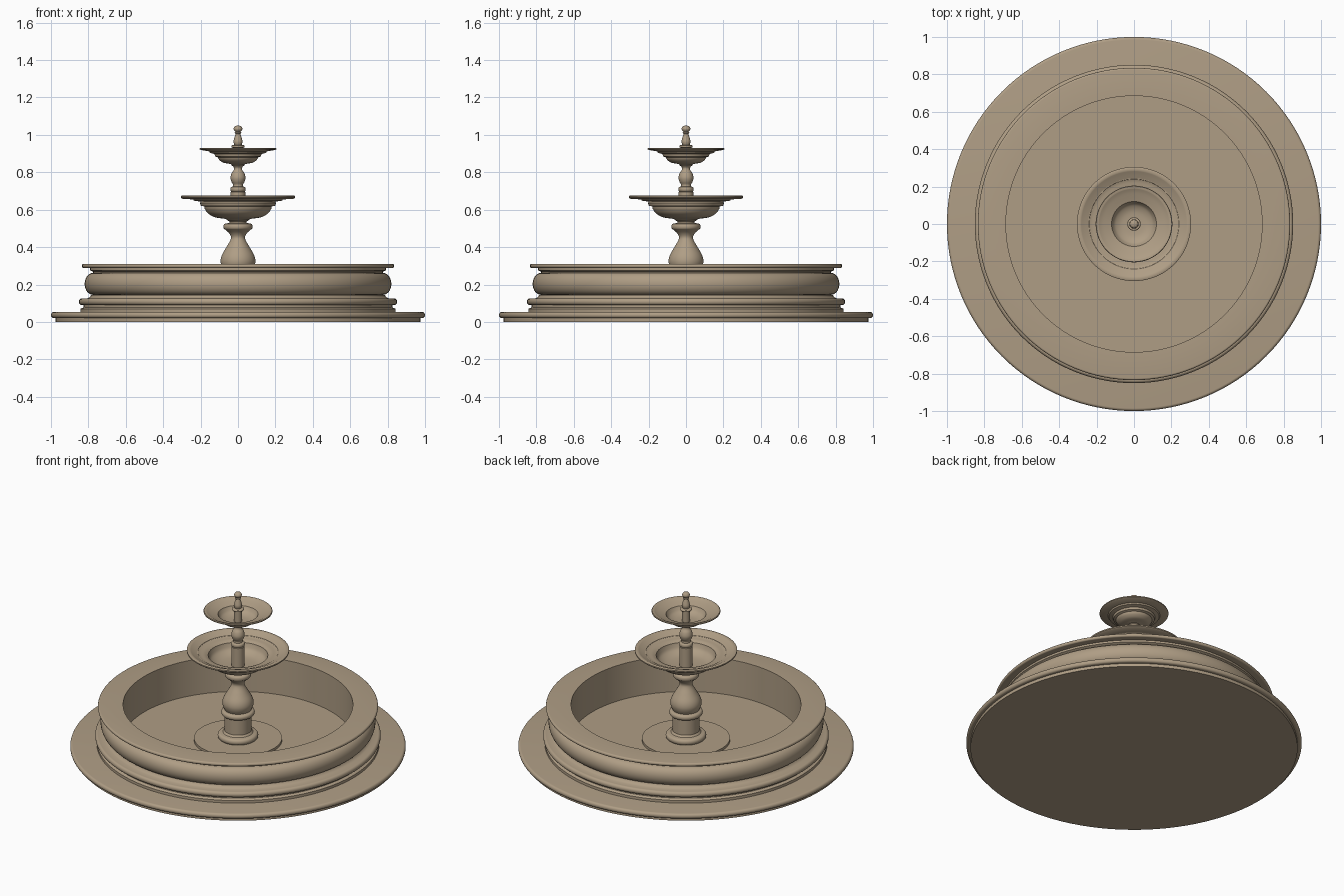
import bpy, bmesh, math
from mathutils import Vector

stone = bpy.data.materials.new("warm stone")
stone.diffuse_color = (0.43, 0.34, 0.235, 1)


def bulge(r, z0, z1, depth, n=10):
    """Half-ellipse moulding from z0 up to z1, swelling out from radius r."""
    zc, h = (z0 + z1) / 2, (z1 - z0) / 2
    return [(r + depth * math.cos(a), zc + h * math.sin(a))
            for a in (-math.pi / 2 + math.pi * i / n for i in range(n + 1))]


def curve(pts, n=5):
    """Smooth Catmull-Rom curve through profile points."""
    p = [Vector(q) for q in [pts[0]] + list(pts) + [pts[-1]]]
    out = []
    for a, b, c, d in zip(p, p[1:], p[2:], p[3:]):
        for i in range(n):
            t = i / n
            v = 0.5 * (2 * b + (c - a) * t + (2 * a - 5 * b + 4 * c - d) * t * t
                       + (3 * b - a - 3 * c + d) * t ** 3)
            out.append((max(v.x, 0), v.y))
    return out + [tuple(pts[-1])]


def lathe(name, profile, seg=96):
    """Revolve an (r, z) profile, starting and ending on the axis."""
    bm = bmesh.new()
    rings = []
    for r, z in profile:
        if r < 1e-5:
            rings.append([bm.verts.new((0, 0, z))])
        else:
            rings.append([bm.verts.new((r * math.cos(2 * math.pi * i / seg),
                                        r * math.sin(2 * math.pi * i / seg), z))
                          for i in range(seg)])
    for a, b in zip(rings, rings[1:]):
        for i in range(seg):
            j = (i + 1) % seg
            loop = [a[i % len(a)], a[j % len(a)], b[j % len(b)], b[i % len(b)]]
            loop = list(dict.fromkeys(loop))
            if len(loop) > 2:
                bm.faces.new(loop)
    bmesh.ops.remove_doubles(bm, verts=bm.verts, dist=1e-5)
    bmesh.ops.recalc_face_normals(bm, faces=bm.faces)
    me = bpy.data.meshes.new(name)
    bm.to_mesh(me)
    bm.free()
    me.materials.append(stone)
    ob = bpy.data.objects.new(name, me)
    bpy.context.collection.objects.link(ob)
    bpy.ops.object.select_all(action='DESELECT')
    ob.select_set(True)
    bpy.context.view_layer.objects.active = ob
    bpy.ops.object.shade_smooth_by_angle(angle=math.radians(35))
    return ob


# Ground slab with a rounded overhanging edge
lathe("ground_slab", [(0, 0), (0.975, 0), (0.975, 0.02)]
      + bulge(0.985, 0.02, 0.053, 0.015) + [(0, 0.053)], 128)

# Basin: stacked mouldings outside, straight wall and floor inside
lathe("basin", [(0, 0.05), (0.842, 0.05), (0.842, 0.07), (0.825, 0.078), (0.825, 0.09)]
      + bulge(0.835, 0.09, 0.126, 0.016)
      + [(0.805, 0.126), (0.79, 0.135), (0.785, 0.145)]
      + bulge(0.775, 0.145, 0.262, 0.045, 16)
      + [(0.775, 0.268), (0.79, 0.275), (0.79, 0.288)]
      + bulge(0.825, 0.288, 0.31, 0.01)
      + [(0.685, 0.31), (0.685, 0.076), (0, 0.076)], 128)

# Low round step on the basin floor
lathe("basin_step", [(0, 0.07), (0.262, 0.07), (0.262, 0.092), (0, 0.092)])

# Pedestal: foot ring, drum, collar, vase and flared cap
lathe("pedestal", [(0, 0.085), (0.105, 0.085)]
      + bulge(0.105, 0.092, 0.13, 0.016)
      + [(0.09, 0.133), (0.08, 0.145), (0.08, 0.245)]
      + bulge(0.085, 0.245, 0.28, 0.015)
      + curve([(0.08, 0.282), (0.09, 0.305), (0.093, 0.33), (0.085, 0.36), (0.062, 0.4),
               (0.042, 0.435), (0.038, 0.455), (0.048, 0.475), (0.068, 0.493)])
      + bulge(0.07, 0.495, 0.525, 0.008)
      + [(0.045, 0.53), (0.045, 0.537), (0.06, 0.545), (0.06, 0.56), (0, 0.56)])

# Lower bowl: stepped underside, wide lip, dished inside
lathe("lower_bowl", [(0, 0.548), (0.06, 0.548)]
      + curve([(0.075, 0.552), (0.125, 0.56), (0.16, 0.58), (0.178, 0.605)])
      + [(0.18, 0.618), (0.198, 0.62), (0.203, 0.635), (0.2, 0.643), (0.235, 0.648),
         (0.24, 0.655), (0.297, 0.658), (0.305, 0.664), (0.305, 0.672), (0.3, 0.675)]
      + curve([(0.285, 0.674), (0.26, 0.662), (0.23, 0.65), (0.2, 0.645), (0.178, 0.636)])
      + curve([(0.175, 0.625), (0.16, 0.598), (0.12, 0.577), (0.06, 0.57), (0, 0.57)]))

# Column between the bowls
lathe("upper_column", [(0, 0.56), (0.04, 0.56), (0.04, 0.695)]
      + bulge(0.035, 0.698, 0.722, 0.006)
      + curve([(0.027, 0.724), (0.027, 0.735), (0.036, 0.752), (0.04, 0.772), (0.034, 0.795),
               (0.023, 0.812), (0.022, 0.825), (0.034, 0.838)])
      + [(0.036, 0.852), (0, 0.852)])

# Upper bowl
lathe("upper_bowl", [(0, 0.842), (0.035, 0.842)]
      + curve([(0.05, 0.846), (0.08, 0.852), (0.1, 0.866), (0.108, 0.88)])
      + [(0.122, 0.885), (0.126, 0.898), (0.15, 0.904), (0.155, 0.912), (0.198, 0.919),
         (0.205, 0.923), (0.205, 0.928), (0.202, 0.931)]
      + curve([(0.19, 0.93), (0.17, 0.921), (0.14, 0.911), (0.12, 0.905)])
      + curve([(0.115, 0.895), (0.1, 0.877), (0.07, 0.864), (0.03, 0.86), (0, 0.86)]))

# Finial: stem, collar, tapered shaft and ball
lathe("finial", [(0, 0.855), (0.024, 0.855), (0.024, 0.93)]
      + bulge(0.031, 0.932, 0.945, 0.005)
      + curve([(0.02, 0.947), (0.024, 0.965), (0.018, 0.99), (0.013, 1.005)])
      + bulge(0.014, 1.007, 1.015, 0.004, 6)
      + curve([(0.014, 1.016), (0.022, 1.026), (0.023, 1.035), (0.016, 1.046), (0, 1.05)]))
